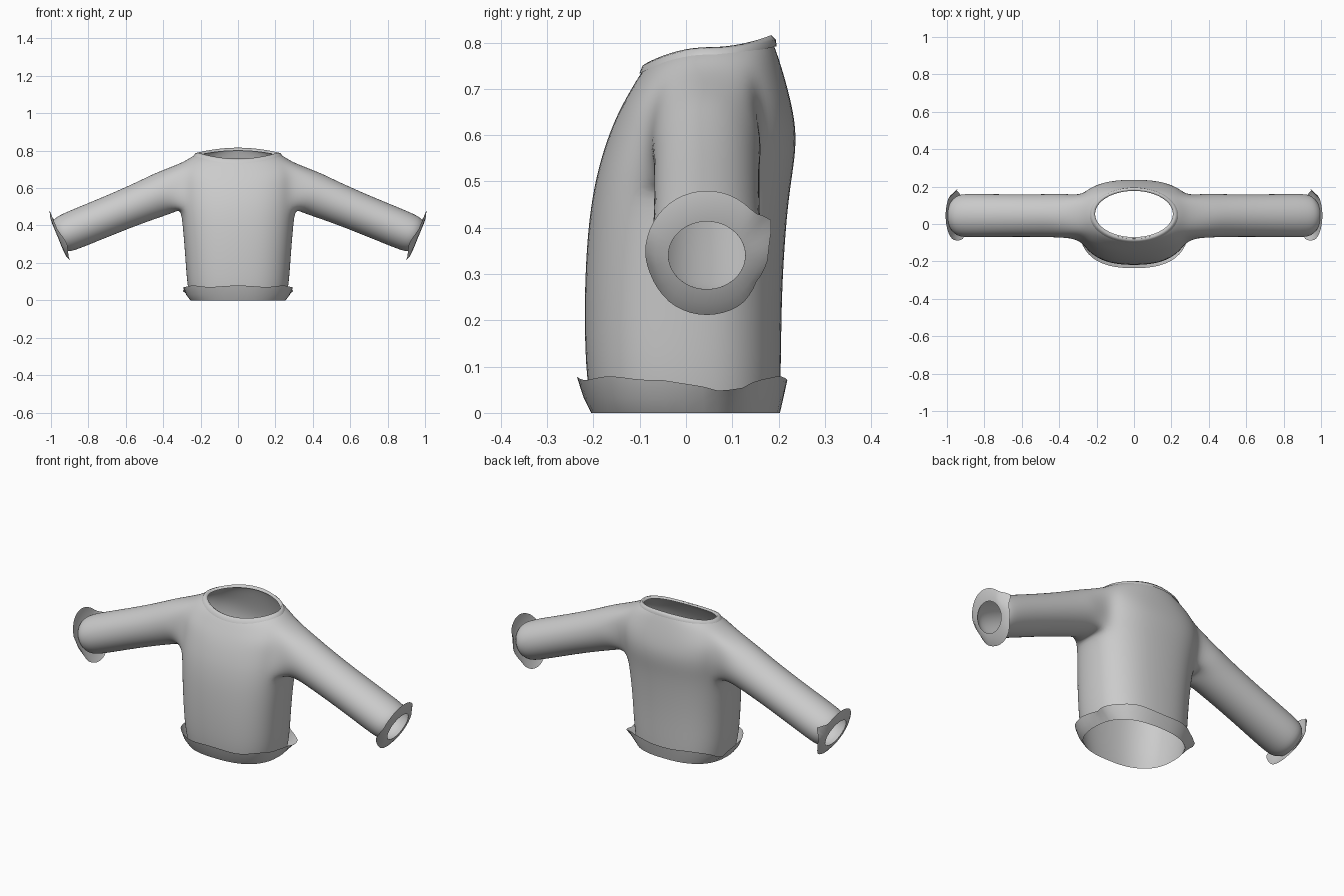
import bpy, bmesh
from math import sin, cos, pi, radians
from mathutils import Vector

if "Cube" in bpy.data.objects:
    bpy.data.objects.remove(bpy.data.objects["Cube"])

wool = bpy.data.materials.new("grey wool")
wool.use_nodes = True
wool.diffuse_color = (0.6, 0.6, 0.6, 1)
wool.node_tree.nodes["Principled BSDF"].inputs["Base Color"].default_value = (0.6, 0.6, 0.6, 1)


def finish(bm, name, mirror=False, levels=0):
    bmesh.ops.recalc_face_normals(bm, faces=bm.faces)
    mesh = bpy.data.meshes.new(name)
    bm.to_mesh(mesh)
    bm.free()
    ob = bpy.data.objects.new(name, mesh)
    bpy.context.collection.objects.link(ob)
    mesh.materials.append(wool)
    for p in mesh.polygons:
        p.use_smooth = True
    if mirror:
        m = ob.modifiers.new("Mirror", 'MIRROR')
        m.use_clip = True
    if levels:
        s = ob.modifiers.new("Subdivision", 'SUBSURF')
        s.levels = s.render_levels = levels
    return ob


def bridge(bm, a, b, closed=True):
    n = len(a)
    for i in range(n if closed else n - 1):
        j = (i + 1) % n
        bm.faces.new((a[i], a[j], b[j], b[i]))


def oval(t, hx, front, back, zf, zs, zb, e=1.0):
    """Point of a tilted oval ring; t = 0 points to +x, 90 degrees to the back."""
    c, s = cos(t), sin(t)
    px = hx * abs(c) ** e * (1 if c >= 0 else -1)
    py = abs(s) ** e * (1 if s >= 0 else -1)
    y = (front + back) / 2 + py * (back - front) / 2
    z = zs + ((zb if s > 0 else zf) - zs) * s * s
    return Vector((px, y, z))


# Sleeve frame: axis runs outward and down, "up" is square to it
AXIS = Vector((0.925, 0, -0.38))
UP = Vector((0.38, 0, 0.925))


def sleeve_point(t, x, r_up, r_y, slide=0.0):
    centre = Vector((x, 0.045, 0.572 - 0.41 * (x - 0.4)))
    return centre + UP * (r_up * sin(t)) + Vector((0, r_y * cos(t), 0)) + AXIS * slide


# Body half: half width, front y, back y, then z at front, side and back
rings = [
    (.257, -.205, .203, 0, 0, 0),
    (.275, -.219, .207, .09, .09, .09),
    (.285, -.222, .208, .25, .25, .25),
    (.298, -.214, .217, .40, .40, .40),
    (.308, -.200, .227, .49, .49, .49),
    (.315, -.185, .237, .55, .55, .55),
    (.320, -.165, .240, .61, .61, .61),
    (.320, -.142, .229, .66, .68, .67),
    (.300, -.119, .213, .70, .735, .73),
    (.250, -.098, .197, .735, .768, .78),
    (.217, -.080, .186, .755, .785, .807),
]
bm = bmesh.new()
grid = []
for k, r in enumerate(rings):
    e = 0.8 if k < 8 else 0.9 if k < 10 else 1.0
    row = []
    for i in range(13):
        p = oval(radians(-90 + 15 * i), *r, e)
        if i in (0, 12):
            p.x = 0
        row.append(bm.verts.new(p))
    grid.append(row)
LOW, HIGH, FRONT, BACK = 4, 8, 4, 8
for k in range(len(grid) - 1):
    for i in range(12):
        if LOW <= k < HIGH and FRONT <= i < BACK:
            continue                      # armhole
        bm.faces.new((grid[k][i], grid[k][i + 1], grid[k + 1][i + 1], grid[k + 1][i]))

# Sleeve grown from the armhole, starting at its upper back corner
loop = ([grid[HIGH][i] for i in range(BACK, FRONT, -1)]
        + [grid[k][FRONT] for k in range(HIGH, LOW, -1)]
        + [grid[LOW][i] for i in range(FRONT, BACK)]
        + [grid[k][BACK] for k in range(LOW, HIGH)])
for x, r_up, r_y in [(.385, .120, .121), (.46, .114, .117), (.6, .107, .116),
                     (.75, .106, .117), (.88, .106, .120), (.94, .102, .115),
                     (.965, .081, .085)]:
    new = [bm.verts.new(sleeve_point(pi / 4 + i * pi / 8, x, r_up, r_y)) for i in range(16)]
    bridge(bm, loop, new)
    loop = new
finish(bm, "sweater_body", mirror=True, levels=2)


def bump(t, centre, width):
    """Triangular peak around an angle given in degrees."""
    d = abs((t - radians(centre) + pi) % (2 * pi) - pi)
    return max(0.0, 1 - d / radians(width))


# Turned back cuffs with a pointed fold at the back
N = 48
angles = [2 * pi * i / N for i in range(N)]
bm = bmesh.new()
inner, middle, rim = [], [], []
for t in angles:
    tip = bump(t, 22, 18)
    flat = bump(t, -30, 25)
    fold = bump(t, 200, 35)
    inner.append(bm.verts.new(sleeve_point(t, .965, .079, .083)))
    middle.append(bm.verts.new(sleeve_point(t, .962, .115, .112)))
    grow = 1 + .13 * tip - .07 * flat
    rim.append(bm.verts.new(sleeve_point(t, .952, .145 * grow, .133 * grow,
                                         -.035 * tip - .02 * fold)))
bridge(bm, inner, middle)
bridge(bm, middle, rim)
finish(bm, "sleeve_cuffs", mirror=True)

# Turned up hem with a wavy edge and side points
bm = bmesh.new()
lower, middle, upper = [], [], []
for t in angles:
    side = bump(t, 28, 16) + bump(t, 152, 16)
    dip = bump(t, 14, 22) + bump(t, 166, 22)
    z = .075 + .004 * sin(7 * t) - .03 * dip - .012 * side
    hx = .292 + .035 * side
    lower.append(bm.verts.new(oval(t, .255, -.205, .203, 0, 0, 0, .8)))
    middle.append(bm.verts.new(oval(t, .277 + .02 * side, -.222, .211, .035, .03, .035, .8)))
    upper.append(bm.verts.new(oval(t, hx, -.236, .219, z, z, z, .8)))
bridge(bm, lower, middle)
bridge(bm, middle, upper)
finish(bm, "hem")

# Folded neck band
bm = bmesh.new()
bands = [(.208, -.070, .177, .750, .778, .800),
         (.215, -.083, .184, .757, .790, .816),
         (.228, -.094, .194, .750, .786, .806),
         (.236, -.101, .196, .732, .774, .792)]
rows = [[bm.verts.new(oval(t, *b)) for t in angles] for b in bands]
for a, b in zip(rows, rows[1:]):
    bridge(bm, a, b)
finish(bm, "neck_band")
